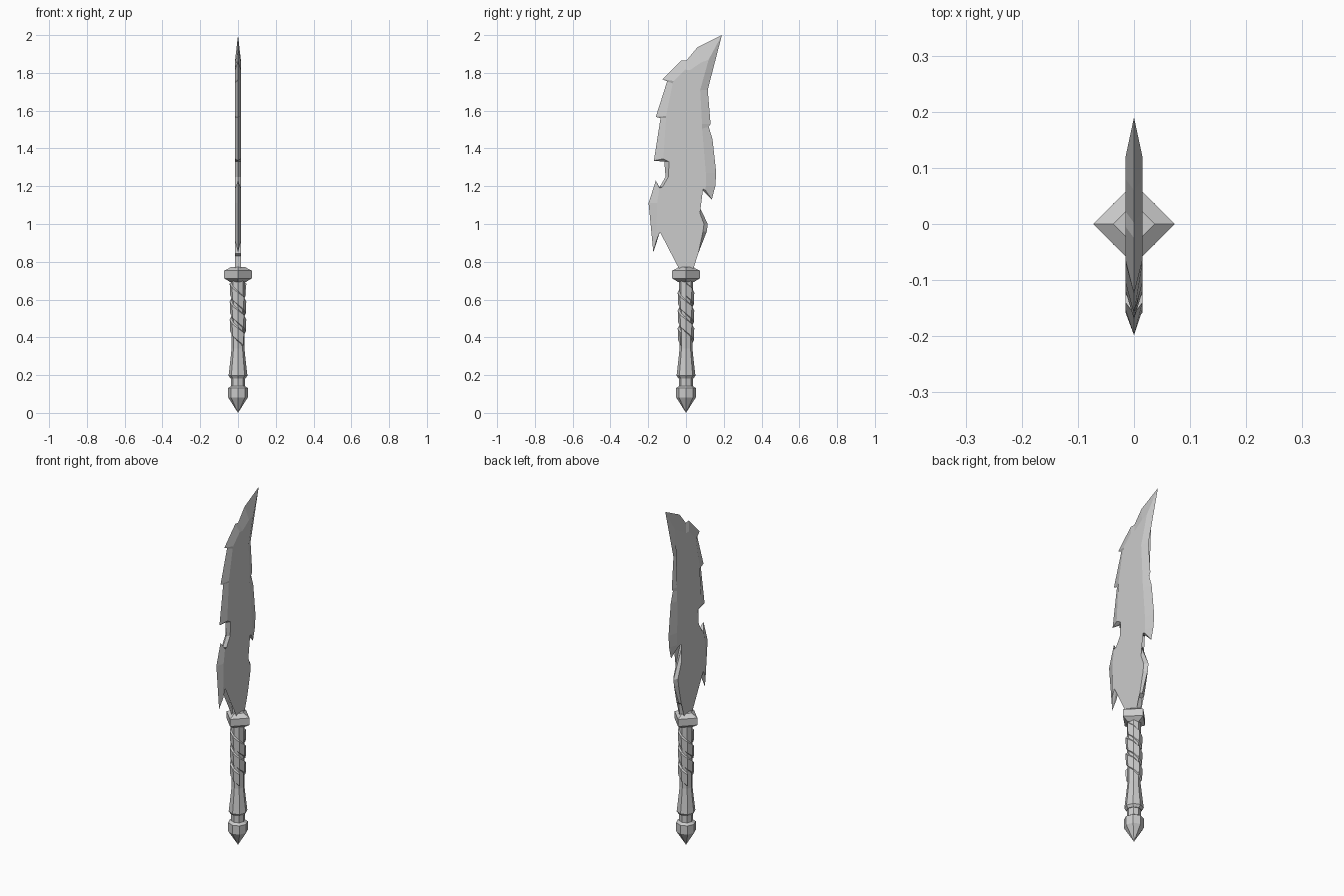
import bpy, bmesh, math


def make_object(name, rings, closed=True, cap=True):
    """Loft equal-length vertex rings into a flat-shaded object."""
    bm = bmesh.new()
    rows = [[bm.verts.new(p) for p in r] for r in rings]
    n = len(rows[0])
    for a, b in zip(rows, rows[1:]):
        for i in range(n):
            j = (i + 1) % n
            bm.faces.new((a[i], a[j], b[j], b[i]))
    if cap:
        caps = [bm.faces.new(rows[0][::-1]), bm.faces.new(rows[-1])]
        bmesh.ops.triangulate(bm, faces=caps)
    bmesh.ops.remove_doubles(bm, verts=bm.verts, dist=0.0002)
    bmesh.ops.recalc_face_normals(bm, faces=bm.faces)
    me = bpy.data.meshes.new(name)
    bm.to_mesh(me)
    bm.free()
    ob = bpy.data.objects.new(name, me)
    bpy.context.collection.objects.link(ob)
    return ob


def turned(name, profile, sides):
    """Faceted turned part from (radius, z) pairs, corners on the axes."""
    ang = [2 * math.pi * i / sides for i in range(sides)]
    return make_object(name, [[(r * math.cos(a), r * math.sin(a), z) for a in ang]
                              for r, z in profile])


# Blade outline: y, z, then inward offset of the bevel ridge (0, 0 = square wall)
cutting_edge = [
    (0.19, 2.0, -0.07, -0.13), (0.115, 1.71, -0.04, 0), (0.13, 1.53, -0.045, 0),
    (0.12, 1.515, -0.035, -0.01), (0.14, 1.45, -0.05, 0), (0.16, 1.27, -0.055, 0),
    (0.155, 1.2, -0.05, 0), (0.137, 1.13, -0.035, 0.05), (0.09, 1.175, 0, 0.01),
    (0.02, 1.2, 0, 0), (0.115, 1.0, -0.02, 0), (0.11, 0.96, -0.02, 0),
    (0.065, 0.845, 0, 0), (0.045, 0.83, 0, 0), (0.035, 0.75, 0, 0)]
spine_edge = [
    (-0.03, 0.75, 0, 0), (-0.032, 0.83, 0, 0), (-0.06, 0.845, 0, 0),
    (-0.038, 0.995, 0, 0), (-0.138, 0.958, 0, 0), (-0.173, 0.85, 0.015, 0.06),
    (-0.198, 1.11, 0.045, 0), (-0.16, 1.23, 0.02, -0.04), (-0.14, 1.195, 0.015, 0),
    (-0.108, 1.25, 0.015, 0), (-0.115, 1.33, 0.025, 0), (-0.17, 1.335, 0.05, 0.01),
    (-0.135, 1.56, 0.035, 0), (-0.16, 1.567, 0.055, 0.005), (-0.1, 1.755, 0.03, -0.01),
    (-0.125, 1.767, 0.06, -0.01), (-0.025, 1.867, 0.02, -0.05),
    (0.002, 1.865, 0.02, -0.05), (0.06, 1.935, 0.02, -0.08)]
outline = cutting_edge + spine_edge
T = 0.015
make_object("blade", [
    [(-T, y + dy, z + dz) for y, z, dy, dz in outline],
    [(0, y, z) for y, z, dy, dz in outline],
    [(T, y + dy, z + dz) for y, z, dy, dz in outline]])

# Diamond-shaped guard
turned("guard", [(0.04, 0.692), (0.073, 0.712), (0.073, 0.753), (0.037, 0.772)], 4)

# Pommel, collar and flared grip
turned("pommel", [(0.0, 0.0), (0.052, 0.082), (0.052, 0.132), (0.035, 0.143)], 8)
turned("collar", [(0.036, 0.135), (0.036, 0.2)], 8)
turned("grip", [(0.04, 0.183), (0.05, 0.197), (0.046, 0.23), (0.034, 0.34),
                (0.036, 0.70)], 8)

# Spiral wrapping: two low-poly bands descending counter-clockwise
section = [(0.032, -0.042), (0.041, -0.034), (0.044, 0.03), (0.032, 0.042)]
PITCH, STEPS = 0.19, 8
turns = 1.45
for k in range(2):
    rings = []
    for s in range(int(turns * STEPS) + 1):
        a = 2 * math.pi * (s / STEPS) + k * math.pi
        zc = 0.655 - PITCH * s / STEPS
        rings.append([(r * math.cos(a), r * math.sin(a), min(0.7, zc + dz))
                      for r, dz in section])
    make_object(f"wrap_band_{k + 1}", rings)
